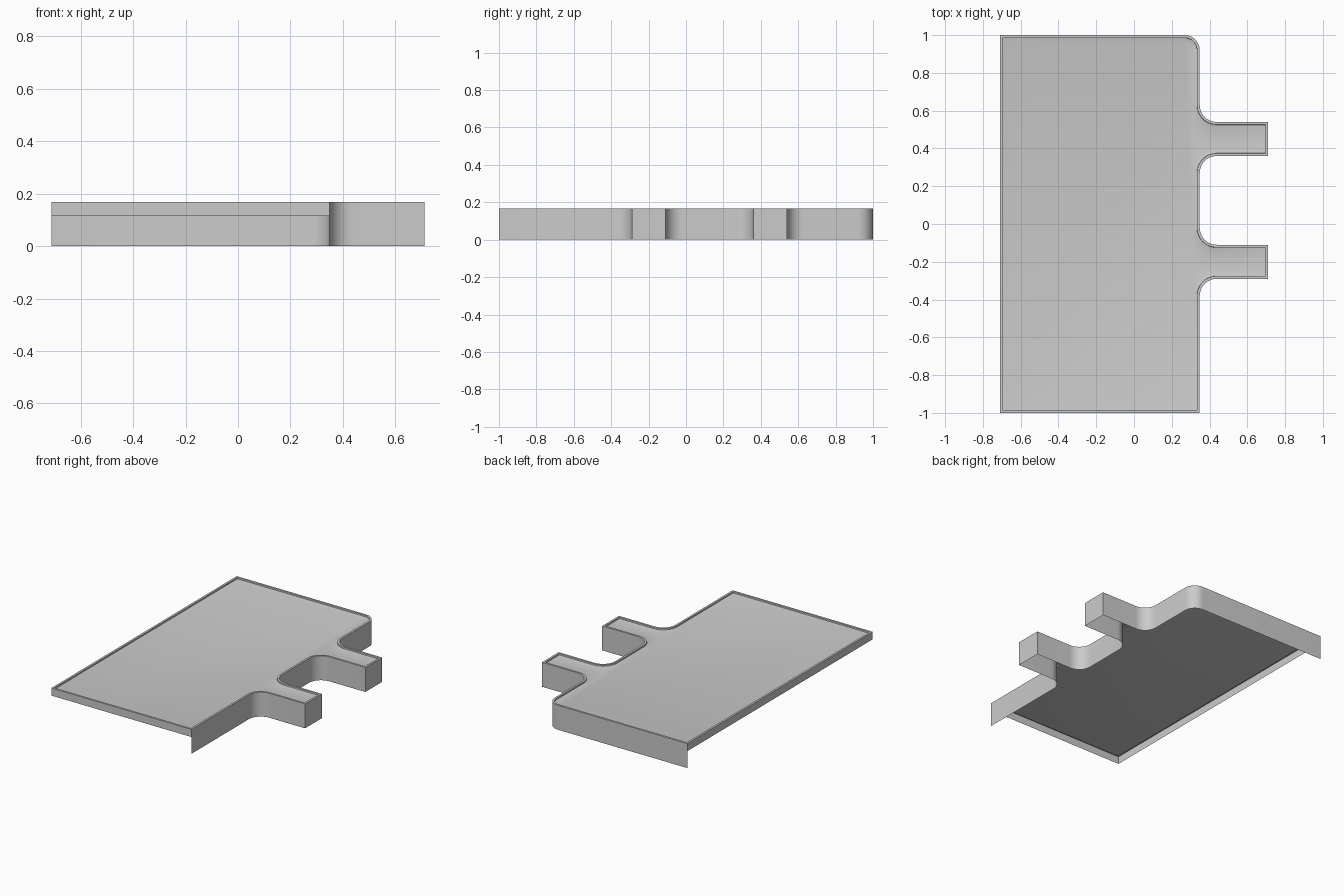
import bpy, bmesh, math
from mathutils import Vector

if "Cube" in bpy.data.objects:
    bpy.data.objects.remove(bpy.data.objects["Cube"])

TOP, LIP = 0.167, 0.115        # rim height and lower edge of the short lip
L, R, TAB = -0.71, 0.348, 0.71  # left edge, right edge, tab ends
FILLET, SEG = 0.09, 10


def arc(cx, cy, r, a0, a1):
    return [Vector((cx + r * math.cos(math.radians(a0 + (a1 - a0) * i / SEG)),
                    cy + r * math.sin(math.radians(a0 + (a1 - a0) * i / SEG))))
            for i in range(SEG + 1)]


def tab(y0, y1):
    # tab sticking out in +x with rounded inner corners
    f = FILLET
    return (arc(R + f, y0 - f, f, 180, 90)
            + [Vector((TAB, y0)), Vector((TAB, y1))]
            + arc(R + f, y1 + f, f, 270, 180))


def inset(pts, d):
    # mitred inward offset of a counterclockwise outline
    out = []
    for i, p in enumerate(pts):
        a = (p - pts[i - 1]).normalized()
        b = (pts[(i + 1) % len(pts)] - p).normalized()
        na, nb = Vector((-a.y, a.x)), Vector((-b.y, b.x))
        out.append(p + (na + nb) * (d / (1 + na.dot(nb))))
    return out


# Outline, counterclockwise from the front right corner
outline = ([Vector((R, -1))] + tab(-0.29, -0.11) + tab(0.36, 0.54)
           + arc(R - 0.08, 0.92, 0.08, 0, 90)
           + [Vector((L, 1)), Vector((L, -1))])
n = len(outline)
bm = bmesh.new()


def ring(d, z):
    pts = inset(outline, d) if d else outline
    return [bm.verts.new((p.x, p.y, z)) for p in pts]


def bridge(lo, hi, count=n):
    for i in range(count):
        j = (i + 1) % n
        bm.faces.new((lo[i], lo[j], hi[j], hi[i]))


# Short lip all round, flat rim, small step and gentle slope to the panel
rings = [ring(0, LIP), ring(0, TOP), ring(0.014, TOP),
         ring(0.015, TOP - 0.009), ring(0.038, TOP - 0.014)]
for lo, hi in zip(rings, rings[1:]):
    bridge(lo, hi)
bm.faces.new(rings[-1])

# Tall skirt on the right and back sides only
bridge(ring(0, 0), rings[0], n - 2)
bmesh.ops.delete(bm, geom=[v for v in bm.verts if not v.link_faces], context='VERTS')

mesh = bpy.data.meshes.new("tray_panel")
bm.to_mesh(mesh)
bm.free()
panel = bpy.data.objects.new("tray_panel", mesh)
bpy.context.collection.objects.link(panel)
bpy.context.view_layer.objects.active = panel
panel.select_set(True)
bpy.ops.object.shade_smooth_by_angle(angle=math.radians(30))
